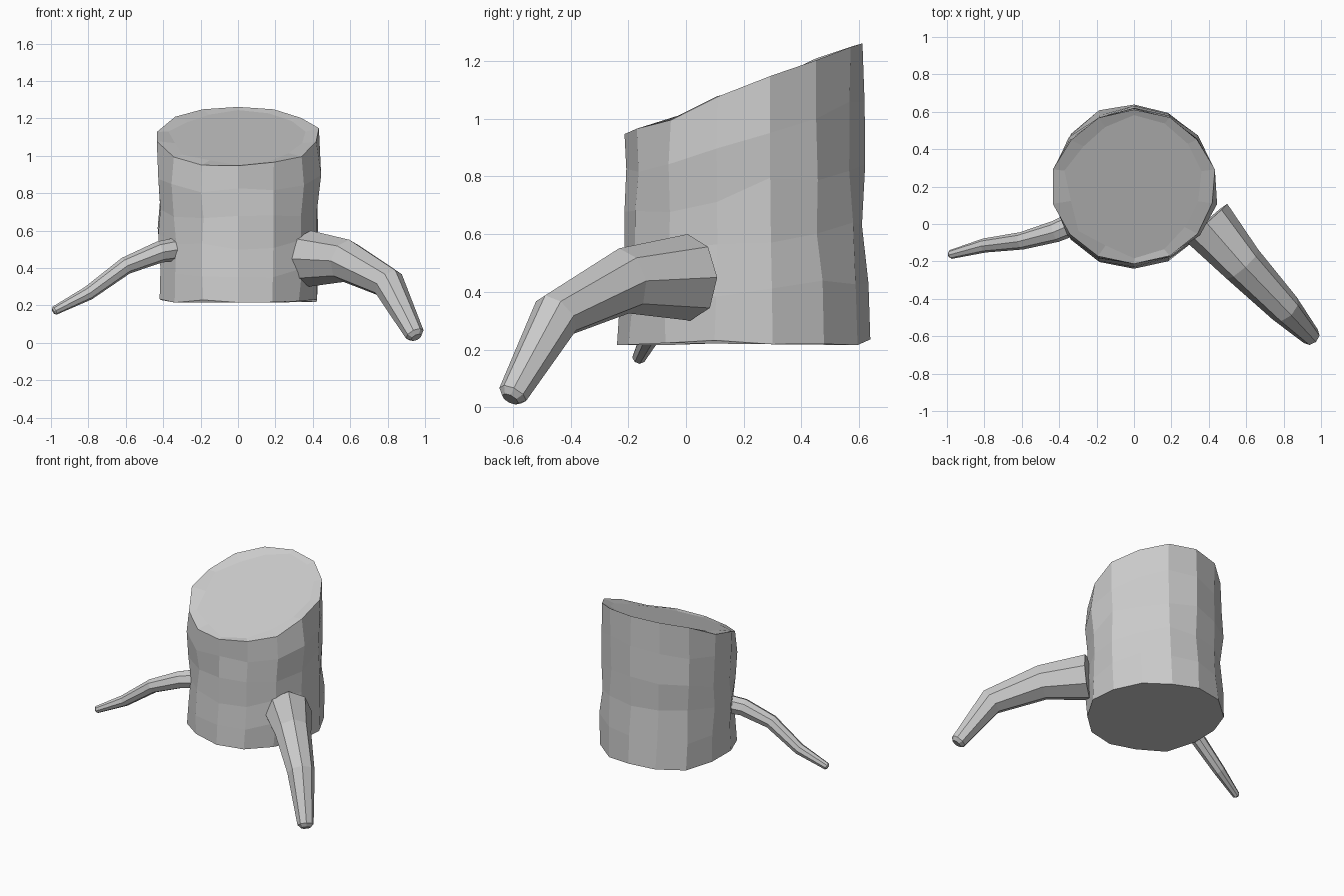
import bpy, random
from math import sin, cos, pi
from mathutils import Vector

if "Cube" in bpy.data.objects:
    bpy.data.objects.remove(bpy.data.objects["Cube"])

random.seed(4)


def make(name, rings):
    """Skin a list of equal-sized rings and cap both ends."""
    n = len(rings[0])
    verts = [v for r in rings for v in r]
    faces = [tuple(reversed(range(n)))]
    for k in range(len(rings) - 1):
        for i in range(n):
            j = (i + 1) % n
            faces.append((k * n + i, k * n + j, (k + 1) * n + j, (k + 1) * n + i))
    faces.append(tuple(range(len(verts) - n, len(verts))))
    me = bpy.data.meshes.new(name)
    me.from_pydata(verts, [], faces)
    me.update()
    ob = bpy.data.objects.new(name, me)
    bpy.context.collection.objects.link(ob)
    return ob


def branch(name, path, sides=8):
    """Tapered limb along (x, y, z, radius) points with a small blunt tip."""
    pts = [Vector(p[:3]) for p in path]
    rad = [p[3] for p in path]
    end = (pts[-1] - pts[-2]).normalized()
    pts.append(pts[-1] + end * rad[-1] * 0.4)
    rad.append(rad[-1] * 0.6)
    rings = []
    for i, p in enumerate(pts):
        t = Vector()
        if i > 0:
            t += (p - pts[i - 1]).normalized()
        if i < len(pts) - 1:
            t += (pts[i + 1] - p).normalized()
        t.normalize()
        side = t.cross(Vector((0, 0, 1))).normalized()
        up = side.cross(t)
        ring = []
        for s in range(sides):
            a = 2 * pi * s / sides
            ring.append(p + (side * cos(a) - up * sin(a)) * rad[i])
        rings.append([v for v in reversed(ring)])
    return make(name, rings)


# Trunk: rough 14-sided barrel whose rings tilt gradually to the slanted cut
SIDES = 14
sections = [(0.00, 0.425, 0.445), (0.2, 0.43, 0.43), (0.4, 0.432, 0.415),
            (0.6, 0.435, 0.415), (0.8, 0.445, 0.412), (1.0, 0.435, 0.405)]
rings = []
for k, (t, rx, ry) in enumerate(sections):
    ring = []
    for i in range(SIDES):
        a = 2 * pi * i / SIDES - pi / 2
        f = 1 + random.uniform(-0.025, 0.025)
        x = rx * f * cos(a)
        y = 0.2 + ry * f * sin(a)
        top = 1.025 + 0.385 * y
        jig = random.uniform(-0.012, 0.012) if k in (0, 5) else random.uniform(-0.025, 0.025)
        ring.append(Vector((x, y, 0.225 + t * (top - 0.225) + jig)))
    rings.append(ring)

# Flat sawn face just inside the rim
inner = []
for i in range(SIDES):
    a = 2 * pi * i / SIDES - pi / 2
    r = random.uniform(0.345, 0.385)
    y = 0.2 + r * sin(a)
    inner.append(Vector((r * cos(a), y, 1.02 + 0.385 * y)))
rings.append(inner)
make("trunk", rings)

# Thick right branch and thin left branch
branch("thick_branch", [(0.385, 0.01, 0.45, 0.15), (0.58, -0.215, 0.438, 0.115),
                        (0.805, -0.45, 0.317, 0.088), (0.945, -0.60, 0.045, 0.052)])
branch("thin_branch", [(-0.33, 0.0, 0.50, 0.062), (-0.42, -0.04, 0.485, 0.058),
                       (-0.60, -0.09, 0.412, 0.047), (-0.80, -0.115, 0.265, 0.038),
                       (-0.98, -0.163, 0.172, 0.024)])
